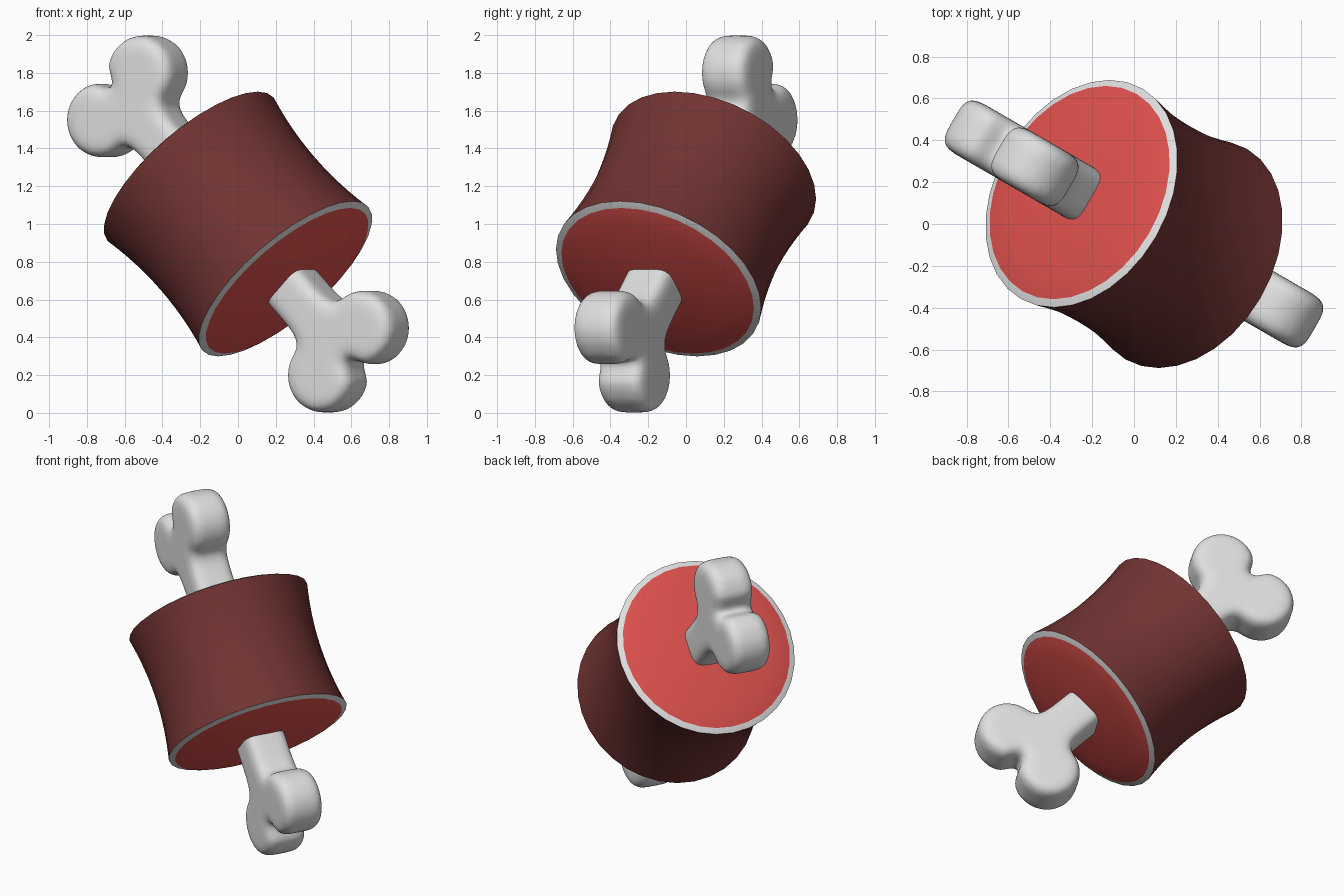
import bpy, math
from mathutils import Matrix, Vector

if "Cube" in bpy.data.objects:
    bpy.data.objects.remove(bpy.data.objects["Cube"])

def material(name, rgb):
    m = bpy.data.materials.new(name)
    m.diffuse_color = (*rgb, 1)
    m.use_nodes = True
    m.node_tree.nodes["Principled BSDF"].inputs["Base Color"].default_value = m.diffuse_color
    return m

skin = material("dark roasted skin", (0.165, 0.034, 0.032))
flesh = material("red flesh", (0.72, 0.080, 0.072))
bone_white = material("bone white", (0.74, 0.74, 0.74))

# Tilted frame: n runs along the bone, u across it, w through its thickness
az, s = math.radians(150), math.sqrt(0.5)
n = Vector((s * math.cos(az), s * math.sin(az), s))
u = Vector((-n.x, -n.y, s))
w = u.cross(n)

def frame(x, y, z):
    m = Matrix((x, y, z)).transposed().to_4x4()
    m.translation = (0, 0, 1)
    return m

def smooth(ob, angle):
    bpy.ops.object.select_all(action='DESELECT')
    ob.select_set(True)
    bpy.context.view_layer.objects.active = ob
    bpy.ops.object.shade_smooth_by_angle(angle=math.radians(angle))

# Meat: waisted barrel, pale rim and slightly domed cut face at each end
SIDES, HALF, RIM, WAIST = 32, 0.41, 0.581, 0.538
cap = [(0.14, 0.474), (0.28, 0.463), (0.42, 0.446), (0.545, 0.425)]
wall = [(WAIST + (RIM - WAIST) * (t / 6) ** 2, HALF * t / 6) for t in range(6, -7, -1)]
profile = cap + wall + [(r, -a) for r, a in reversed(cap)]
verts = [(r * math.cos(2 * math.pi * i / SIDES), r * math.sin(2 * math.pi * i / SIDES), a)
         for r, a in profile for i in range(SIDES)]
top, bottom = len(verts), len(verts) + 1
verts += [(0, 0, 0.478), (0, 0, -0.478)]
faces, slots = [], []
last = len(profile) - 1
for k in range(last):
    a0, a1 = abs(profile[k][1]), abs(profile[k + 1][1])
    hi, lo = max(a0, a1), min(a0, a1)
    slot = 0 if hi <= HALF + 1e-6 else (2 if lo <= HALF + 1e-6 else 1)
    for i in range(SIDES):
        j = (i + 1) % SIDES
        faces.append((k * SIDES + i, (k + 1) * SIDES + i, (k + 1) * SIDES + j, k * SIDES + j))
        slots.append(slot)
for i in range(SIDES):
    j = (i + 1) % SIDES
    faces += [(top, i, j), (bottom, last * SIDES + j, last * SIDES + i)]
    slots += [1, 1]
mesh = bpy.data.meshes.new("meat")
mesh.from_pydata(verts, [], faces)
for m in (skin, flesh, bone_white):
    mesh.materials.append(m)
for p, slot in zip(mesh.polygons, slots):
    p.material_index = slot
meat = bpy.data.objects.new("meat", mesh)
bpy.context.collection.objects.link(meat)
meat.matrix_world = frame(w, u, n)
smooth(meat, 30)

# Bone: one quarter of the outline (shaft, fillet, round knob, notch), mirrored
CU, CA, R = 0.177, 0.955, 0.199
quarter = [(0.134, 0.35), (0.134, 0.62), (0.138, 0.68), (0.15, 0.725), (0.18, 0.757)]
for d in range(-70, 136, 15):
    t = math.radians(d)
    quarter.append((CU + R * math.cos(t), CA + R * math.sin(t)))
quarter.append((0.015, 1.025))
half = quarter + [(-x, y) for x, y in reversed(quarter)]
outline = half + [(-x, -y) for x, y in half]

BEVEL, THICK = 0.065, 0.138
curve = bpy.data.curves.new("bone", 'CURVE')
curve.dimensions, curve.fill_mode = '2D', 'BOTH'
curve.extrude, curve.bevel_depth = THICK - BEVEL, BEVEL
curve.offset, curve.bevel_resolution = -BEVEL, 4
spline = curve.splines.new('POLY')
spline.points.add(len(outline) - 1)
for pt, (x, y) in zip(spline.points, outline):
    pt.co = (x, y, 0, 1)
spline.use_cyclic_u = True
curve.materials.append(bone_white)
bone = bpy.data.objects.new("bone", curve)
bpy.context.collection.objects.link(bone)
bone.matrix_world = frame(u, n, w)
bpy.ops.object.select_all(action='DESELECT')
bone.select_set(True)
bpy.context.view_layer.objects.active = bone
bpy.ops.object.convert(target='MESH')
bone = bpy.context.object

# Weld, then remesh and relax so knobs and shaft melt together softly
weld = bone.modifiers.new("weld", 'WELD')
weld.merge_threshold = 0.0005
remesh = bone.modifiers.new("remesh", 'REMESH')
remesh.mode, remesh.voxel_size, remesh.use_smooth_shade = 'VOXEL', 0.016, True
relax = bone.modifiers.new("relax", 'SMOOTH')
relax.factor, relax.iterations = 0.5, 22
